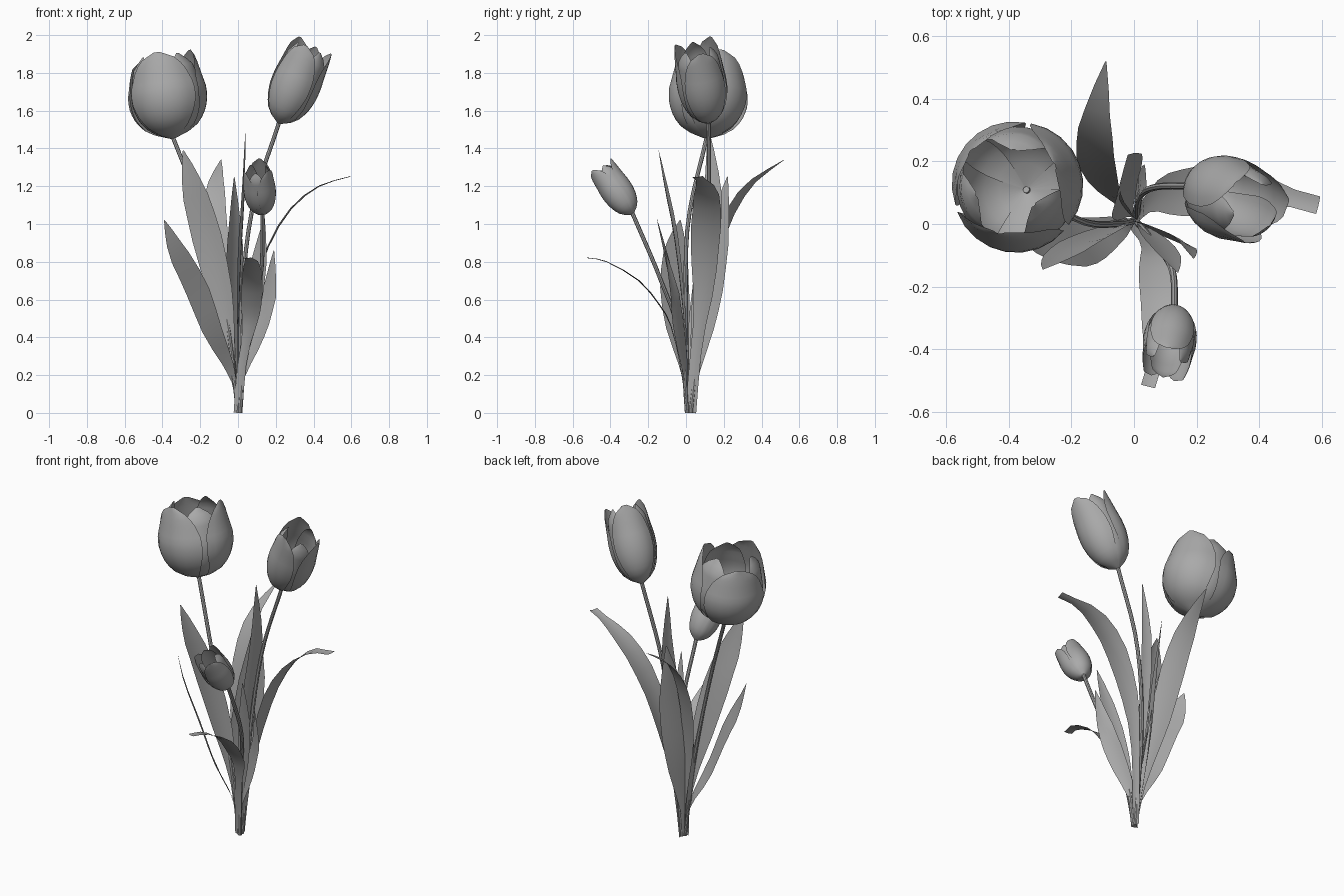
import bpy, math
from mathutils import Vector

if "Cube" in bpy.data.objects:
    bpy.data.objects.remove(bpy.data.objects["Cube"])

grey = bpy.data.materials.new("soft_grey")
grey.diffuse_color = (0.4, 0.4, 0.4, 1)
grey.use_nodes = True
grey.node_tree.nodes["Principled BSDF"].inputs["Base Color"].default_value = grey.diffuse_color


def spline(pts, t):
    """Smooth point at t (0..1) through the control points."""
    p = [Vector(q) for q in pts]
    p = [2 * p[0] - p[1]] + p + [2 * p[-1] - p[-2]]
    f = t * (len(p) - 3)
    i = min(int(f), len(p) - 4)
    u = f - i
    a, b, c, d = p[i:i + 4]
    return 0.5 * (2 * b + (c - a) * u + (2 * a - 5 * b + 4 * c - d) * u ** 2
                  + (3 * b - a - 3 * c + d) * u ** 3)


def lerp_table(table, t):
    for (t0, v0), (t1, v1) in zip(table, table[1:]):
        if t <= t1:
            return v0 + (v1 - v0) * (t - t0) / (t1 - t0)
    return table[-1][1]


def grid_object(name, rows, closed=False):
    """Skin a list of equal-length point rows."""
    n = len(rows[0])
    faces = [(r * n + c, r * n + (c + 1) % n, (r + 1) * n + (c + 1) % n, (r + 1) * n + c)
             for r in range(len(rows) - 1) for c in range(n if closed else n - 1)]
    if closed:
        faces += [tuple(reversed(range(n))), tuple(range((len(rows) - 1) * n, len(rows) * n))]
    mesh = bpy.data.meshes.new(name)
    mesh.from_pydata([v for row in rows for v in row], [], faces)
    mesh.materials.append(grey)
    ob = bpy.data.objects.new(name, mesh)
    bpy.context.collection.objects.link(ob)
    bpy.ops.object.select_all(action='DESELECT')
    ob.select_set(True)
    bpy.context.view_layer.objects.active = ob
    bpy.ops.object.shade_smooth_by_angle(angle=math.radians(40))


def stem(name, pts, radius=0.011, sides=8, steps=14):
    rows = []
    for i in range(steps + 1):
        t = i / steps
        tan = (spline(pts, min(1, t + .01)) - spline(pts, max(0, t - .01))).normalized()
        u = Vector((0, 1, 0)).cross(tan).normalized()
        v = tan.cross(u)
        rows.append([spline(pts, t) + radius * (u * math.cos(a) + v * math.sin(a))
                     for a in (2 * math.pi * k / sides for k in range(sides))])
    grid_object(name, rows, closed=True)


LEAF_WIDTH = [(0, .06), (.15, .17), (.3, .55), (.45, .9), (.6, 1), (.75, .84), (.9, .42), (1, 0)]


def leaf(name, pts, side, width, tip=0.03, fold=.12, steps=12):
    """Tapered blade with a shallow central fold."""
    rows = []
    for i in range(steps + 1):
        t = i / steps
        tan = (spline(pts, min(1, t + .01)) - spline(pts, max(0, t - .01))).normalized()
        w = Vector(side)
        w = (w - tan * w.dot(tan)).normalized()
        up = tan.cross(w)
        if up.z < 0:
            up = -up
        half = width / 2 * max(lerp_table(LEAF_WIDTH, t), tip)
        rows.append([spline(pts, t) + w * half * s + up * half * fold * (s * s - .4)
                     for s in (-1, -.5, 0, .5, 1)])
    grid_object(name, rows)


RADIUS = [(0, .03), (.05, .36), (.13, .66), (.25, .88), (.4, 1), (.55, 1.02)]
SPAN = [(0, .8), (.2, .9), (.45, 1), (.65, .97), (.8, .83), (.9, .64), (.96, .42), (1, .1)]


def flower(name, base, axis, height, radius, turn, rim, drops):
    """Three outer and three inner cupped petals around a leaning axis."""
    base, z = Vector(base), Vector(axis).normalized()
    x = (Vector((1, 0, 0)) - z * z.x).normalized()
    y = z.cross(x)
    for k in range(6):
        inner = k % 2
        mid = math.radians(turn + 60 * k)
        half = math.radians(46 if inner else 57)
        size = radius * (.9 if inner else 1)
        tall = height * (.97 if inner else 1 - drops[k // 2])
        profile = RADIUS + [(.7, .75 + .25 * rim), (.85, .42 + .58 * rim),
                            (1, rim * (.75 if inner else 1))]
        rows = []
        for i in range(15):
            t = i / 14
            r, sp = size * lerp_table(profile, t), half * lerp_table(SPAN, t)
            row = []
            for j in range(9):
                s = j / 4 - 1
                a = mid + sp * s
                rr = r * (1 - .03 * s * s)
                row.append(base + rr * (x * math.cos(a) + y * math.sin(a)) + z * tall * t)
            rows.append(row)
        grid_object(f"{name}_{'inner' if inner else 'outer'}_petal_{k // 2 + 1}", rows)


# Flower heads
flower("large_flower", (-.345, .11, 1.45), (-.13, .045, 1), .46, .21, -100, .78, (0, 0, .08))
flower("right_flower", (.215, .12, 1.53), (.18, -.07, .42), .46, .132, -110, .88, (0, .02, 0))
flower("front_flower", (.13, -.28, 1.05), (-.03, -.18, .26), .31, .085, 80, .88, (0, .02, 0))

# Stems
stem("large_stem", [(0, .01, 0), (-.06, 0, .5), (-.17, .01, 1), (-.345, .11, 1.46)])
stem("right_stem", [(.01, .025, 0), (.02, .09, .6), (.08, .12, 1.1), (.22, .12, 1.545)])
stem("front_stem", [(.01, .005, 0), (.04, -.03, .4), (.12, -.14, .72), (.13, -.285, 1.06)])

# Leaves
leaf("left_leaf", [(0, .01, 0), (-.03, 0, .2), (-.13, -.04, .42), (-.22, -.06, .66),
                   (-.33, -.05, .87), (-.39, -.03, 1.02)], (.5, -.77, .39), .2, fold=0)
leaf("tall_left_leaf", [(0, .005, 0), (-.04, 0, .35), (-.09, -.02, .62), (-.17, -.06, .95),
                        (-.24, -.11, 1.2), (-.29, -.145, 1.39)], (1, .1, .2), .16)
leaf("back_leaf", [(0, .02, 0), (-.03, .05, .3), (-.09, .11, .65), (-.12, .2, .98),
                   (-.12, .33, 1.2), (-.09, .52, 1.34)], (-1, .4, -.1), .14, fold=.06)
leaf("right_leaf", [(.01, .025, 0), (.03, .05, .3), (.08, .09, .62), (.16, .1, .88),
                    (.28, .11, 1.08), (.43, .1, 1.2), (.59, .06, 1.25)], (0, 1, 0), .16, .36)
leaf("front_leaf", [(0, .005, 0), (.02, -.03, .25), (.06, -.08, .46), (.07, -.14, .57),
                    (.075, -.25, .7), (.07, -.42, .8), (.045, -.52, .82)], (1, 0, 0), .115, .4)
leaf("short_leaf", [(0, .01, 0), (.02, 0, .2), (.1, -.03, .42), (.16, -.06, .62),
                    (.19, -.11, .86)], (1, -.6, 0), .11)
leaf("low_front_leaf", [(0, .005, 0), (.03, -.01, .3), (.07, -.05, .55), (.11, -.1, .8),
                        (.14, -.155, 1.03)], (1, -.25, 0), .1)
leaf("upright_leaf", [(0, .02, 0), (0, .05, .4), (.01, .1, .8), (.03, .14, 1.15),
                      (.04, .12, 1.5)], (.15, 1, 0), .12)
leaf("back_short_leaf", [(0, .025, 0), (-.02, .05, .25), (-.03, .1, .55), (-.02, .16, .9),
                         (-.02, .22, 1.25)], (.5, .85, 0), .19)
